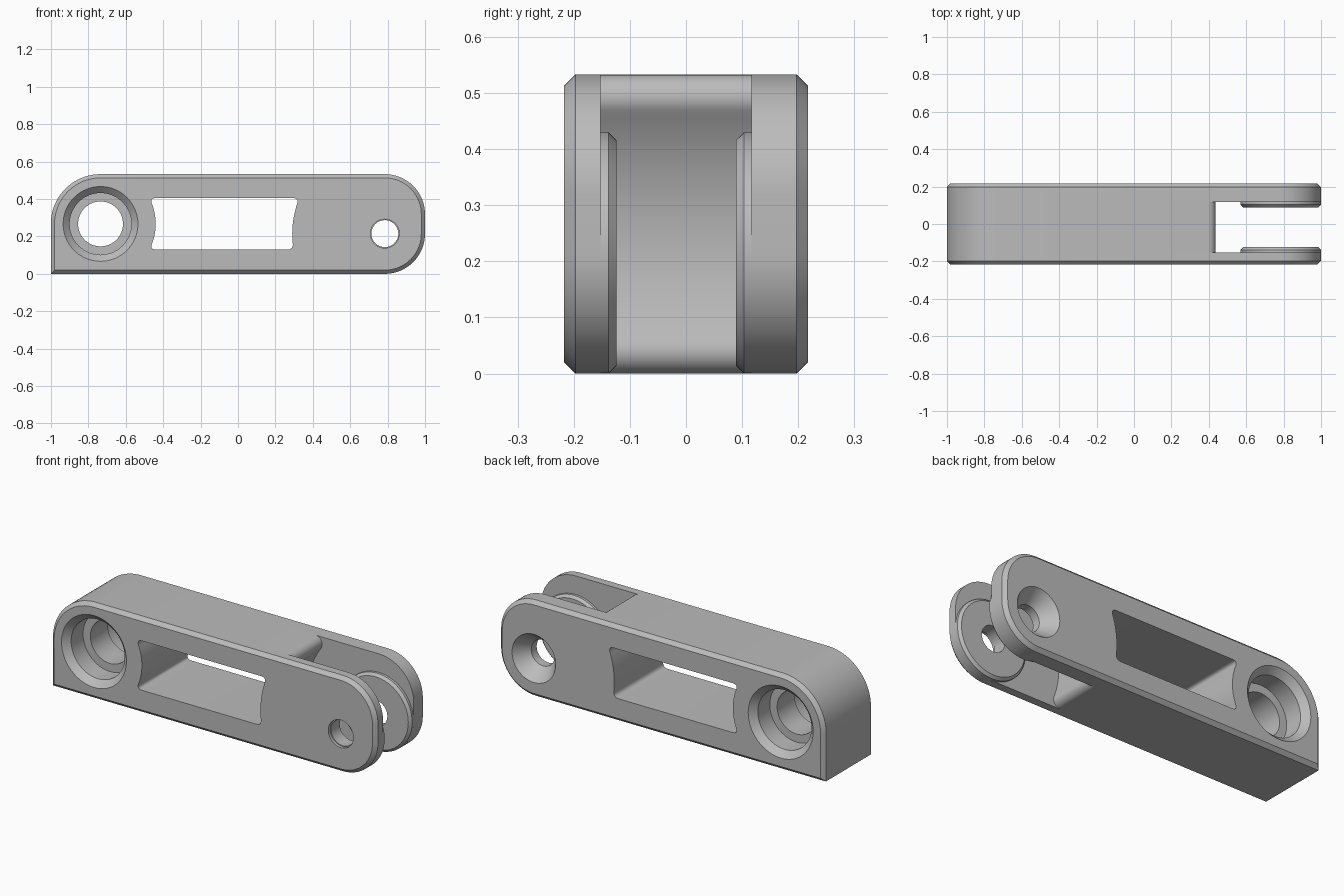
import bpy, bmesh
from math import sin, cos, tau, pi, sqrt, atan2, radians
from mathutils import Vector

if "Cube" in bpy.data.objects:
    bpy.data.objects.remove(bpy.data.objects["Cube"])

HEIGHT, HALF = 0.533, 0.217          # body height, half thickness
PIVOT, END_R = (0.785, 0.215), 0.215  # small fork hole and end radius
BORE, BORE_R = (-0.735, 0.267), 0.266  # large bore and corner radius
SLOT_FRONT, SLOT_BACK = -0.152, 0.117

metal = bpy.data.materials.new("light grey metal")
metal.use_nodes = True
GREY = (0.5, 0.5, 0.5, 1)
metal.diffuse_color = GREY
metal.node_tree.nodes["Principled BSDF"].inputs["Base Color"].default_value = GREY


def arc(centre, radius, start, end, steps=20):
    """Points of an arc in the xz plane."""
    return [(centre[0] + radius * cos(start + (end - start) * i / steps),
             centre[1] + radius * sin(start + (end - start) * i / steps))
            for i in range(steps + 1)]


def finish(name, bm):
    bmesh.ops.recalc_face_normals(bm, faces=bm.faces)
    mesh = bpy.data.meshes.new(name)
    bm.to_mesh(mesh)
    bm.free()
    mesh.materials.append(metal)
    obj = bpy.data.objects.new(name, mesh)
    bpy.context.collection.objects.link(obj)
    return obj


def prism(name, profile, front, back, chamfer=0):
    """Extrude an xz profile along y, with optional chamfered rims."""
    bm = bmesh.new()
    loops = [[bm.verts.new((x, y, z)) for x, z in profile] for y in (front, back)]
    caps = [bm.faces.new(loop) for loop in loops]
    n = len(profile)
    for i in range(n):
        j = (i + 1) % n
        bm.faces.new((loops[0][i], loops[0][j], loops[1][j], loops[1][i]))
    bmesh.ops.recalc_face_normals(bm, faces=bm.faces)
    if chamfer:
        rim = {e for cap in caps for e in cap.edges}
        bmesh.ops.bevel(bm, geom=list(rim), offset=chamfer, segments=1,
                        affect='EDGES', profile=0.5)
    return finish(name, bm)


def lathe(name, centre, profile, ring=False, steps=64):
    """Turn (y, radius) points about a y axis; a ring closes on itself."""
    bm = bmesh.new()
    loops = [[bm.verts.new((centre[0] + r * cos(tau * i / steps), y,
                            centre[1] + r * sin(tau * i / steps)))
              for i in range(steps)] for y, r in profile]
    pairs = list(zip(loops, loops[1:]))
    if ring:
        pairs.append((loops[-1], loops[0]))
    else:
        bm.faces.new(loops[0])
        bm.faces.new(loops[-1])
    for a, b in pairs:
        for i in range(steps):
            j = (i + 1) % steps
            bm.faces.new((a[i], a[j], b[j], b[i]))
    return finish(name, bm)


def cut(target, cutter):
    cutter.hide_render = True
    mod = target.modifiers.new("cut", 'BOOLEAN')
    mod.operation, mod.solver, mod.object = 'DIFFERENCE', 'EXACT', cutter
    bpy.context.view_layer.objects.active = target
    bpy.ops.object.modifier_apply(modifier=mod.name)
    bpy.data.objects.remove(cutter)


# Body: square lower corner at one end, rounded fork end at the other
outline = [(-1, 0)]
outline += arc(PIVOT, END_R, -pi / 2, 0)
outline += arc((PIVOT[0], HEIGHT - END_R), END_R, 0, pi / 2)
outline += arc(BORE, BORE_R, pi / 2, pi)
body = prism("link_body", outline, -HALF, HALF, 0.02)


# Window: ends follow the bore and the pivot, corners rounded
def window_end(centre, radius, side, low=0.13, high=0.405, trim=0.035):
    def edge(z):
        return Vector((centre[0] + side * sqrt(radius ** 2 - (z - centre[1]) ** 2), z))
    points = []
    for z, inward in ((low, 1), (high, -1)):
        corner = edge(z)
        a = corner + Vector((side * trim, 0))
        b = edge(z + inward * trim)
        curve = [a * (1 - t) ** 2 + corner * 2 * t * (1 - t) + b * t * t
                 for t in (i / 6 for i in range(7))]
        points += curve if inward > 0 else curve[::-1]
        if inward > 0:
            span = high - low - 2 * trim
            points += [edge(low + trim + span * i / 12) for i in range(1, 12)]
    return [tuple(p) for p in points]


window = window_end(BORE, 0.295, 1) + window_end(PIVOT, 0.495, -1)[::-1]
cut(body, prism("window_cutter", window, -1, 1))

# Fork slot: concave end wall with rounded lips
WALL_R, LIP = 0.437, 0.041


def lip_centre(z):
    return (PIVOT[0] - sqrt((WALL_R + LIP) ** 2 - (z - PIVOT[1]) ** 2), z)


def heading(a, b):
    return atan2(b[1] - a[1], b[0] - a[0])


low, high = lip_centre(LIP), lip_centre(HEIGHT - LIP)
slot = [(1.2, -0.1), (low[0], -0.1)]
slot += arc(low, LIP, -pi / 2, heading(low, PIVOT), 10)
slot += arc(PIVOT, WALL_R, heading(PIVOT, low) % tau, heading(PIVOT, high), 24)[1:]
slot += arc(high, LIP, heading(high, PIVOT), pi / 2, 10)[1:]
slot += [(high[0], 0.7), (1.2, 0.7)]
cut(body, prism("slot_cutter", slot, SLOT_FRONT, SLOT_BACK))

# Large bore, countersunk and counterbored from both sides
half_bore = [(0.25, 0.233), (HALF - 0.035, 0.165), (HALF - 0.14, 0.165),
             (HALF - 0.14, 0.12)]
bore = [(-y, r) for y, r in half_bore] + half_bore[::-1]
cut(body, lathe("bore_cutter", BORE, bore))

# Pivot hole: plain in front, deep countersink at the back
PIN_R = 0.072
cut(body, lathe("front_hole_cutter", PIVOT,
                [(-0.25, PIN_R + 0.005), (-0.2, PIN_R + 0.005),
                 (-0.2, PIN_R), (0, PIN_R)]))
cut(body, lathe("back_hole_cutter", PIVOT,
                [(0, PIN_R), (0.137, PIN_R), (HALF, 0.134), (0.25, 0.159)]))

# Chamfered bosses on the inner fork faces
parts = [body]
for name, face, way in (("front_boss", SLOT_FRONT, 1), ("back_boss", SLOT_BACK, -1)):
    ring = [(0, PIN_R), (0, END_R), (0.014, END_R), (0.028, END_R - 0.014),
            (0.028, PIN_R)]
    parts.append(lathe(name, PIVOT, [(face + way * y, r) for y, r in ring], True))

# Smooth curved walls, crisp edges
bpy.ops.object.select_all(action='DESELECT')
for part in parts:
    part.select_set(True)
bpy.context.view_layer.objects.active = body
bpy.ops.object.shade_smooth_by_angle(angle=radians(30))
